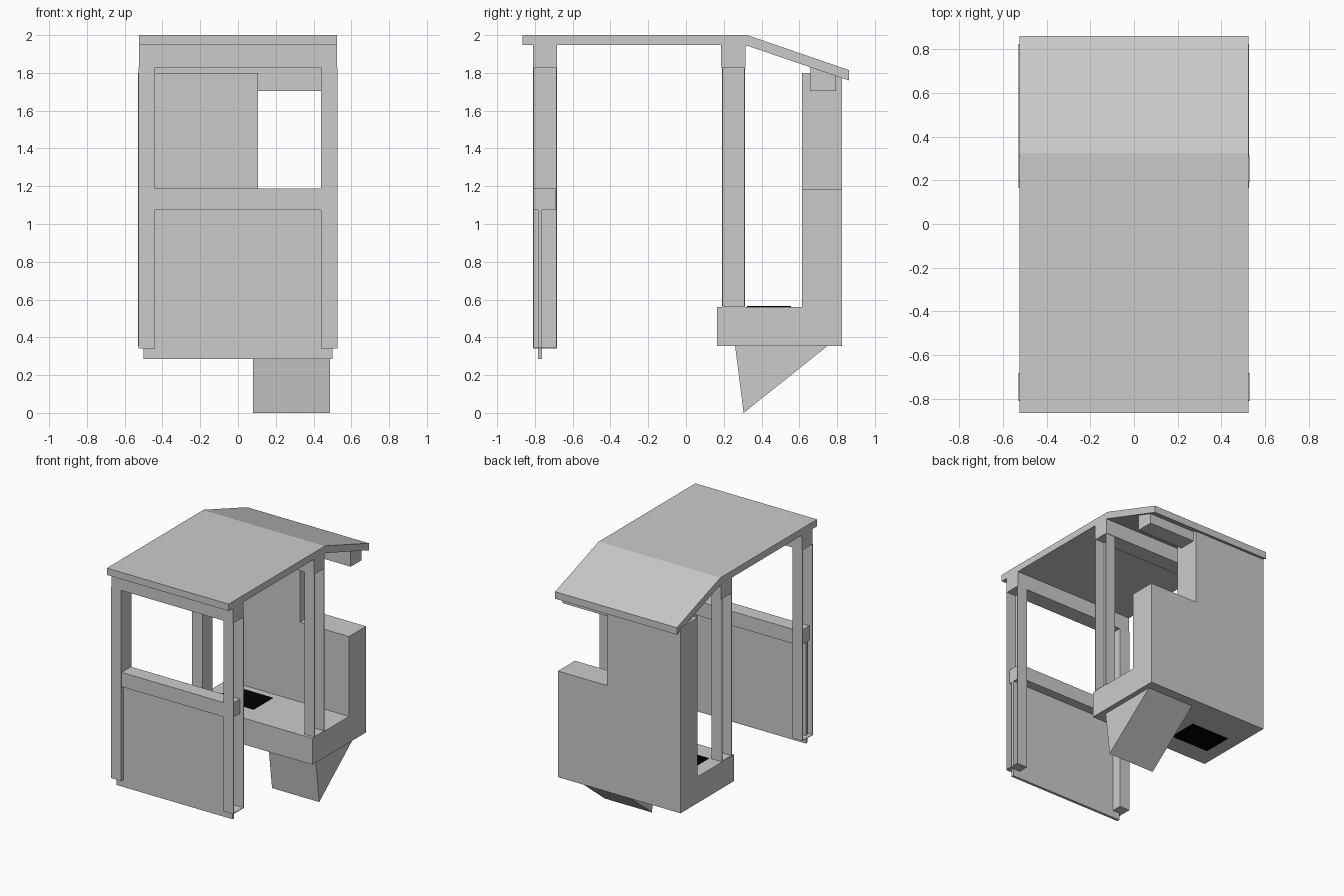
import bpy, bmesh
from mathutils import Vector

if "Cube" in bpy.data.objects:
    bpy.data.objects.remove(bpy.data.objects["Cube"])


def finish(name, bm):
    bmesh.ops.recalc_face_normals(bm, faces=bm.faces)
    mesh = bpy.data.meshes.new(name)
    bm.to_mesh(mesh)
    bm.free()
    obj = bpy.data.objects.new(name, mesh)
    bpy.context.collection.objects.link(obj)
    return obj


def prism(name, points, direction):
    # Extrude a flat outline along a vector
    bm = bmesh.new()
    face = bm.faces.new([bm.verts.new(p) for p in points])
    ext = bmesh.ops.extrude_face_region(bm, geom=[face])
    moved = [v for v in ext["geom"] if isinstance(v, bmesh.types.BMVert)]
    bmesh.ops.translate(bm, verts=moved, vec=Vector(direction))
    return finish(name, bm)


def box(name, x0, x1, y0, y1, z0, z1):
    outline = [(x0, y0, z0), (x1, y0, z0), (x1, y1, z0), (x0, y1, z0)]
    return prism(name, outline, (0, 0, z1 - z0))


def profile_yz(name, pts, x0, x1):
    return prism(name, [(x0, y, z) for y, z in pts], (x1 - x0, 0, 0))


def channel_post(name, side, y0, y1, z0, z1, inner=0.44, outer=0.528, t=0.005):
    # U-shaped post, open towards the outside
    pts = [(inner, y0), (outer, y0), (outer, y0 + t), (inner + t, y0 + t),
           (inner + t, y1 - t), (outer, y1 - t), (outer, y1), (inner, y1)]
    prism(name, [(side * x, y, z0) for x, y in pts], (0, 0, z1 - z0))
    # Foot plate closing the bottom
    xs = sorted((side * inner, side * outer))
    box(name + "_foot", xs[0], xs[1], y0, y1, z0, z0 + t)


# Roof with sloping rear section
profile_yz("roof", [(-0.865, 2.0), (0.325, 2.0), (0.862, 1.815), (0.862, 1.76),
                    (0.315, 1.947), (-0.865, 1.947)], -0.525, 0.525)

# Corner posts
for side, label in ((-1, "left"), (1, "right")):
    channel_post("front_post_" + label, side, -0.81, -0.682, 0.342, 1.83)
    channel_post("middle_post_" + label, side, 0.19, 0.312, 0.56, 1.83)

# Beams below the roof
box("front_beam", -0.525, 0.525, -0.81, -0.682, 1.828, 1.948)
box("middle_beam", -0.525, 0.525, 0.186, 0.316, 1.828, 1.948)
profile_yz("rear_beam", [(0.66, 1.705), (0.795, 1.705), (0.795, 1.785), (0.66, 1.83)],
           -0.51, 0.51)

# Front panel and rail
box("front_panel", -0.5, 0.5, -0.783, -0.762, 0.285, 1.08)
box("front_rail", -0.5, 0.5, -0.805, -0.69, 1.075, 1.187)

# Stepped rear wall, tall on the left and low on the right
wall = [(-0.53, 0.355), (0.527, 0.355), (0.527, 1.182), (0.105, 1.182),
        (0.105, 1.8), (-0.53, 1.8)]
prism("rear_wall", [(x, 0.615, z) for x, z in wall], (0, 0.21, 0))

# Floor box and the wedge beneath it
box("floor_box", -0.53, 0.527, 0.165, 0.615, 0.355, 0.56)
profile_yz("underside_wedge", [(0.26, 0.355), (0.75, 0.355), (0.305, 0.0)], 0.08, 0.487)

# Black hatch through the floor
hatch = box("floor_hatch", -0.42, -0.09, 0.322, 0.555, 0.351, 0.565)
black = bpy.data.materials.new("hatch_black")
black.diffuse_color = (0.0, 0.0, 0.0, 1.0)
black.use_nodes = True
black.node_tree.nodes["Principled BSDF"].inputs["Base Color"].default_value = black.diffuse_color
hatch.data.materials.append(black)
